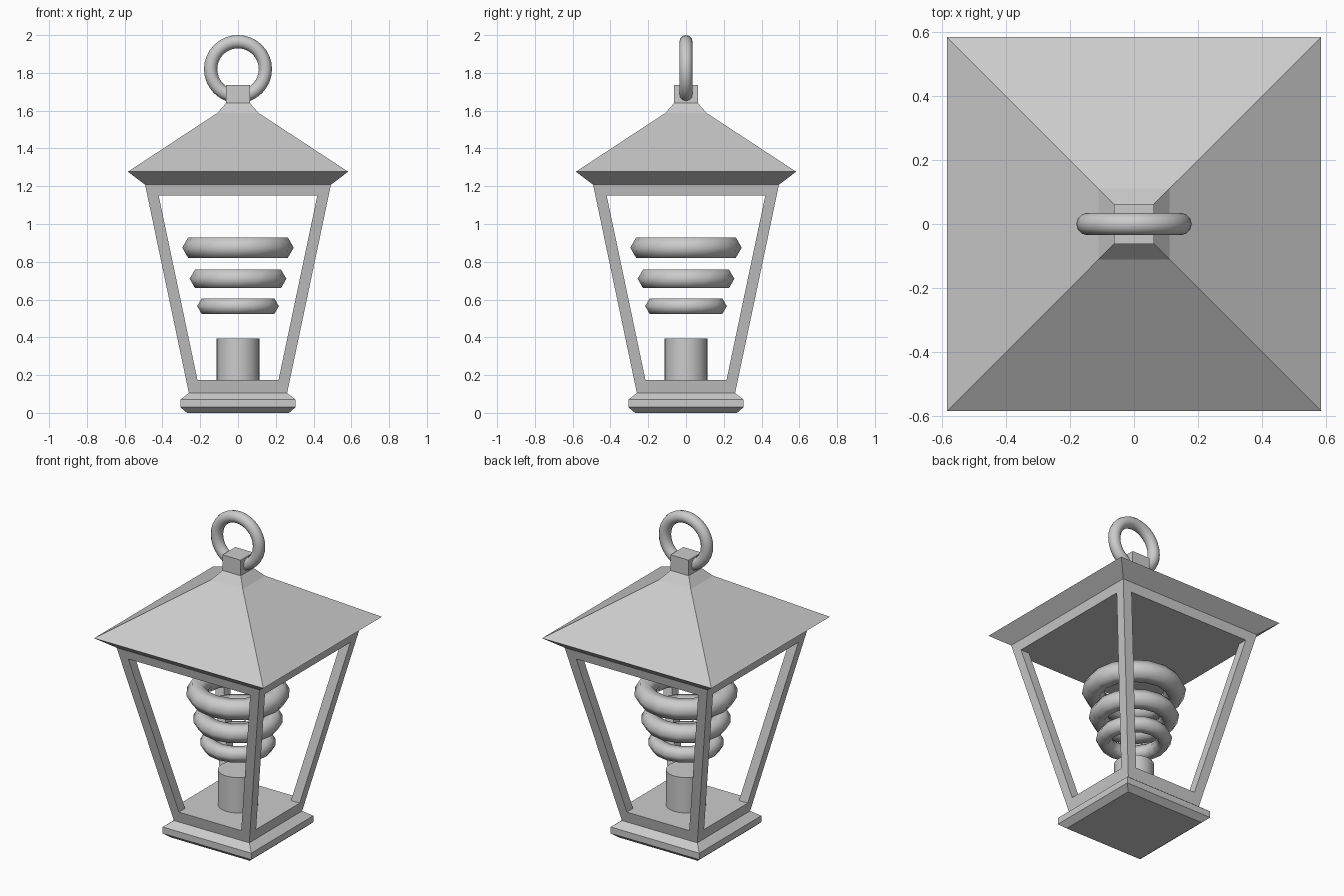
import bpy, bmesh
from math import pi, cos, sin, radians

if "Cube" in bpy.data.objects:
    bpy.data.objects.remove(bpy.data.objects["Cube"])


def finish(name, bm, smooth=False):
    bmesh.ops.recalc_face_normals(bm, faces=bm.faces)
    me = bpy.data.meshes.new(name)
    bm.to_mesh(me)
    bm.free()
    ob = bpy.data.objects.new(name, me)
    bpy.context.collection.objects.link(ob)
    if smooth:
        bpy.ops.object.select_all(action='DESELECT')
        ob.select_set(True)
        bpy.context.view_layer.objects.active = ob
        bpy.ops.object.shade_smooth_by_angle(angle=radians(65))
    return ob


def loft(bm, rings, closed=False):
    rows = [[bm.verts.new(p) for p in ring] for ring in rings]
    n = len(rows[0])
    pairs = list(zip(rows, rows[1:])) + ([(rows[-1], rows[0])] if closed else [])
    for a, b in pairs:
        for i in range(n):
            j = (i + 1) % n
            bm.faces.new((a[i], a[j], b[j], b[i]))
    if not closed:
        bm.faces.new(rows[0][::-1])
        bm.faces.new(rows[-1])


def rect(x0, x1, y0, y1, z):
    return [(x0, y0, z), (x1, y0, z), (x1, y1, z), (x0, y1, z)]


def square_stack(name, profile):
    """Square sections given as (half width, height)."""
    bm = bmesh.new()
    loft(bm, [rect(-h, h, -h, h, z) for h, z in profile])
    return finish(name, bm)


def torus(name, z, major, minor, n_major, n_minor, upright=False):
    bm = bmesh.new()
    rings = []
    for i in range(n_major):
        a = 2 * pi * i / n_major
        ring = []
        for k in range(n_minor):
            b = 2 * pi * k / n_minor
            r, h = major + minor * cos(b), minor * sin(b)
            p = (r * cos(a), r * sin(a), h)
            ring.append((p[0], p[2], p[1] + z) if upright else (p[0], p[1], p[2] + z))
        rings.append(ring)
    loft(bm, rings, closed=True)
    return finish(name, bm, True)


def outer(z):
    """Half width of the tapered cage at height z."""
    return 0.26 + (z - 0.105) * 0.232 / 1.103


# Base plinth
square_stack("base", [(0.27, 0), (0.305, 0.03), (0.305, 0.07), (0.26, 0.105)])

# Bottom and top rails, closed as floor and ceiling
for name, z0, z1 in (("floor_rail", 0.105, 0.175), ("ceiling_rail", 1.152, 1.208)):
    square_stack(name, [(outer(z0), z0), (outer(z1), z1)])

# Four leaning corner posts
for sx in (-1, 1):
    for sy in (-1, 1):
        bm = bmesh.new()
        rings = []
        for z in (0.175, 1.152):
            o = outer(z)
            i = o - 0.06
            rings.append(rect(sx * i, sx * o, sy * i, sy * o, z))
        loft(bm, rings)
        finish("corner_post", bm)

# Flared roof and finial block
square_stack("roof", [(0.492, 1.208), (0.583, 1.277), (0.11, 1.587), (0.063, 1.64)])
square_stack("finial_block", [(0.063, 1.64), (0.063, 1.737)])

# Hanging ring
torus("hanging_ring", 1.82, 0.145, 0.035, 32, 12, upright=True)

# Lamp socket
bm = bmesh.new()
loft(bm, [[(0.113 * cos(2 * pi * i / 32), 0.113 * sin(2 * pi * i / 32), z)
           for i in range(32)] for z in (0.175, 0.395)])
finish("lamp_socket", bm, True)

# Three stacked lamp rings, hexagonal in section
for z, reach, minor in ((0.875, 0.295, 0.063), (0.71, 0.256, 0.056), (0.565, 0.216, 0.047)):
    torus("lamp_ring", z, reach - minor, minor, 16, 6)
